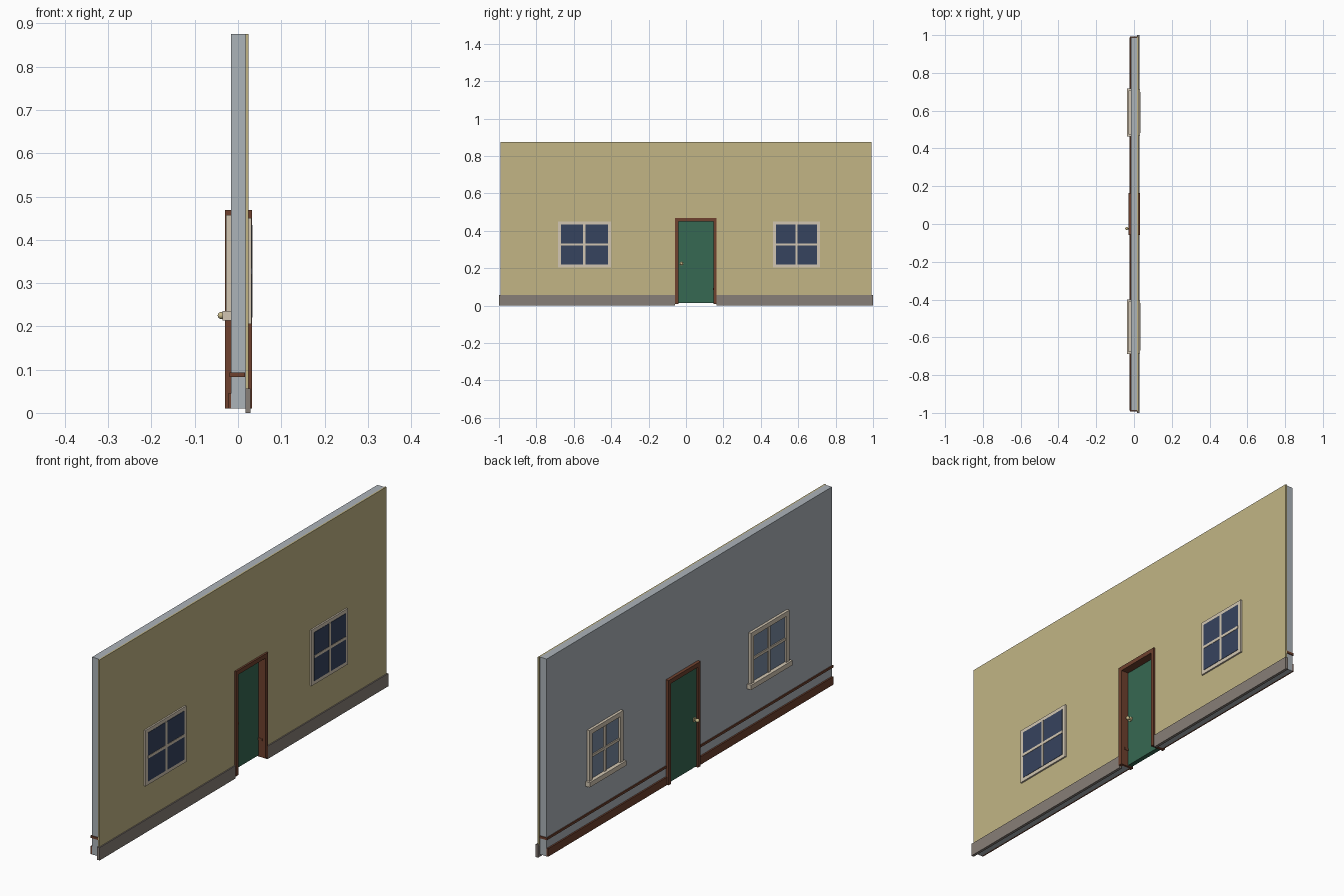
import bpy, bmesh, math
from mathutils import Matrix

if "Cube" in bpy.data.objects:
    bpy.data.objects.remove(bpy.data.objects["Cube"])


def material(name, r, g, b):
    lin = lambda c: (c / 255 / 12.92) if c < 10 else ((c / 255 + 0.055) / 1.055) ** 2.4
    m = bpy.data.materials.new(name)
    m.diffuse_color = (lin(r), lin(g), lin(b), 1)
    m.use_nodes = True
    m.node_tree.nodes["Principled BSDF"].inputs["Base Color"].default_value = m.diffuse_color
    return m


PLASTER = material("grey_plaster", 172, 179, 185)
STUCCO = material("yellow_stucco", 194, 181, 133)
STONE = material("grey_stone", 135, 126, 119)
WOOD = material("brown_wood", 110, 65, 46)
GREEN = material("green_paint", 54, 104, 82)
CREAM = material("cream_trim", 210, 198, 178)
DARK = material("dark_blue_glass", 54, 67, 94)
PALE = material("pale_blue_glass", 120, 137, 160)
BRASS = material("pale_brass", 205, 190, 140)


def finish(name, bm, mat):
    bmesh.ops.recalc_face_normals(bm, faces=bm.faces)
    me = bpy.data.meshes.new(name)
    bm.to_mesh(me)
    bm.free()
    ob = bpy.data.objects.new(name, me)
    bpy.context.collection.objects.link(ob)
    me.materials.append(mat)
    return ob


def boxes(name, mat, *ranges):
    """One object made of boxes given as (x0, x1, y0, y1, z0, z1)."""
    bm = bmesh.new()
    for x0, x1, y0, y1, z0, z1 in ranges:
        mtx = Matrix.Translation(((x0 + x1) / 2, (y0 + y1) / 2, (z0 + z1) / 2)) \
            @ Matrix.Diagonal((x1 - x0, y1 - y0, z1 - z0, 1))
        bmesh.ops.create_cube(bm, size=1, matrix=mtx)
    return finish(name, bm, mat)


def slab(name, mat, x0, x1, outline):
    """Extrude a (y, z) outline along x."""
    bm = bmesh.new()
    f = bm.faces.new([bm.verts.new((x0, y, z)) for y, z in outline])
    ext = bmesh.ops.extrude_face_region(bm, geom=[f])["geom"]
    bmesh.ops.translate(bm, vec=(x1 - x0, 0, 0),
                        verts=[v for v in ext if isinstance(v, bmesh.types.BMVert)])
    return finish(name, bm, mat)


def notched(half, bottom, top):
    """Wall outline with the doorway cut from its lower edge."""
    return [(-half, bottom), (DY0 - .01, bottom), (DY0 - .01, DZ + .01), (DY1 + .01, DZ + .01),
            (DY1 + .01, bottom), (half, bottom), (half, top), (-half, top)]


# doorway opening
DY0, DY1, DZ = -0.041, 0.146, 0.45
FY0, FY1, FZ = -0.059, 0.163, 0.469

# wall core and outer skin
slab("wall_core", PLASTER, -0.016, 0.017, notched(0.988, 0.01, 0.875))
slab("outer_skin", STUCCO, 0.017, 0.024, notched(0.993, 0.05, 0.875))

# skirting outside, baseboard and rail inside, each broken by the door
boxes("outer_skirting", STONE, (0.017, 0.029, -1, FY0, 0, 0.056), (0.017, 0.029, FY1, 1, 0, 0.056))
boxes("baseboard", WOOD, (-0.023, -0.016, -0.988, FY0, 0.01, 0.045),
      (-0.023, -0.016, FY1, 0.988, 0.01, 0.045))
boxes("wall_rail", WOOD, (-0.020, 0.0165, -0.992, DY0 + .002, 0.083, 0.093),
      (-0.020, 0.0165, DY1 - .002, 0.992, 0.083, 0.093))

# door frame and door leaf
slab("door_frame", WOOD, -0.030, 0.032,
     [(FY0, 0.01), (DY0, 0.01), (DY0, DZ), (DY1, DZ), (DY1, 0.01), (FY1, 0.01), (FY1, FZ), (FY0, FZ)])
boxes("door_leaf", GREEN, (-0.023, -0.003, DY0, DY1, 0.015, DZ))

# knobs on both door faces
for side, face in (("inner", -0.023), ("outer", -0.003)):
    s = -1 if side == "inner" else 1
    bm = bmesh.new()
    for r, depth in ((0.010, 0.003), (0.004, 0.014)):
        mtx = Matrix.Translation((face + s * depth / 2, -0.024, 0.225)) @ Matrix.Rotation(math.pi / 2, 4, 'Y')
        bmesh.ops.create_cone(bm, cap_ends=True, segments=16, radius1=r, radius2=r, depth=depth, matrix=mtx)
    bmesh.ops.create_uvsphere(bm, u_segments=16, v_segments=10, radius=0.008,
                              matrix=Matrix.Translation((face + s * 0.016, -0.024, 0.225)))
    knob = finish(side + "_door_knob", bm, BRASS)
    bpy.context.view_layer.objects.active = knob
    knob.select_set(True)
    bpy.ops.object.shade_smooth_by_angle()
    knob.select_set(False)


def frame(name, x0, x1, y0, y1, z0, z1, w):
    boxes(name, CREAM, (x0, x1, y0, y0 + w, z0, z1), (x0, x1, y1 - w, y1, z0, z1),
          (x0, x1, y0 + w, y1 - w, z0, z0 + w), (x0, x1, y0 + w, y1 - w, z1 - w, z1))


def bars(name, x0, x1, y0, y1, z0, z1, w):
    ym, zm = (y0 + y1) / 2, (z0 + z1) / 2
    boxes(name, CREAM, (x0, x1, ym - w / 2, ym + w / 2, z0, z1),
          (x0, x1, y0, ym - w / 2, zm - w / 2, zm + w / 2),
          (x0, x1, ym + w / 2, y1, zm - w / 2, zm + w / 2))


# windows: glass, frame and bars on each wall face, sill inside
for tag, y0, y1 in (("left", -0.685, -0.402), ("right", 0.466, 0.716)):
    w = 0.016
    frame(tag + "_outer_frame", 0.024, 0.031, y0, y1, 0.205, 0.45, w)
    boxes(tag + "_outer_glass", DARK, (0.024, 0.0325, y0 + w, y1 - w, 0.205 + w, 0.45 - w))
    bars(tag + "_outer_bars", 0.030, 0.034, y0 + w, y1 - w, 0.205 + w, 0.45 - w, 0.012)
    a, b, w = y0 + 0.008, y1 - 0.008, 0.02
    frame(tag + "_inner_frame", -0.028, -0.016, a, b, 0.215, 0.457, w)
    boxes(tag + "_inner_glass", PALE, (-0.019, -0.016, a + w, b - w, 0.215 + w, 0.457 - w))
    bars(tag + "_inner_bars", -0.024, -0.018, a + w, b - w, 0.215 + w, 0.457 - w, 0.012)
    boxes(tag + "_inner_sill", CREAM, (-0.036, -0.016, y0 - 0.002, y1 + 0.002, 0.214, 0.235))
